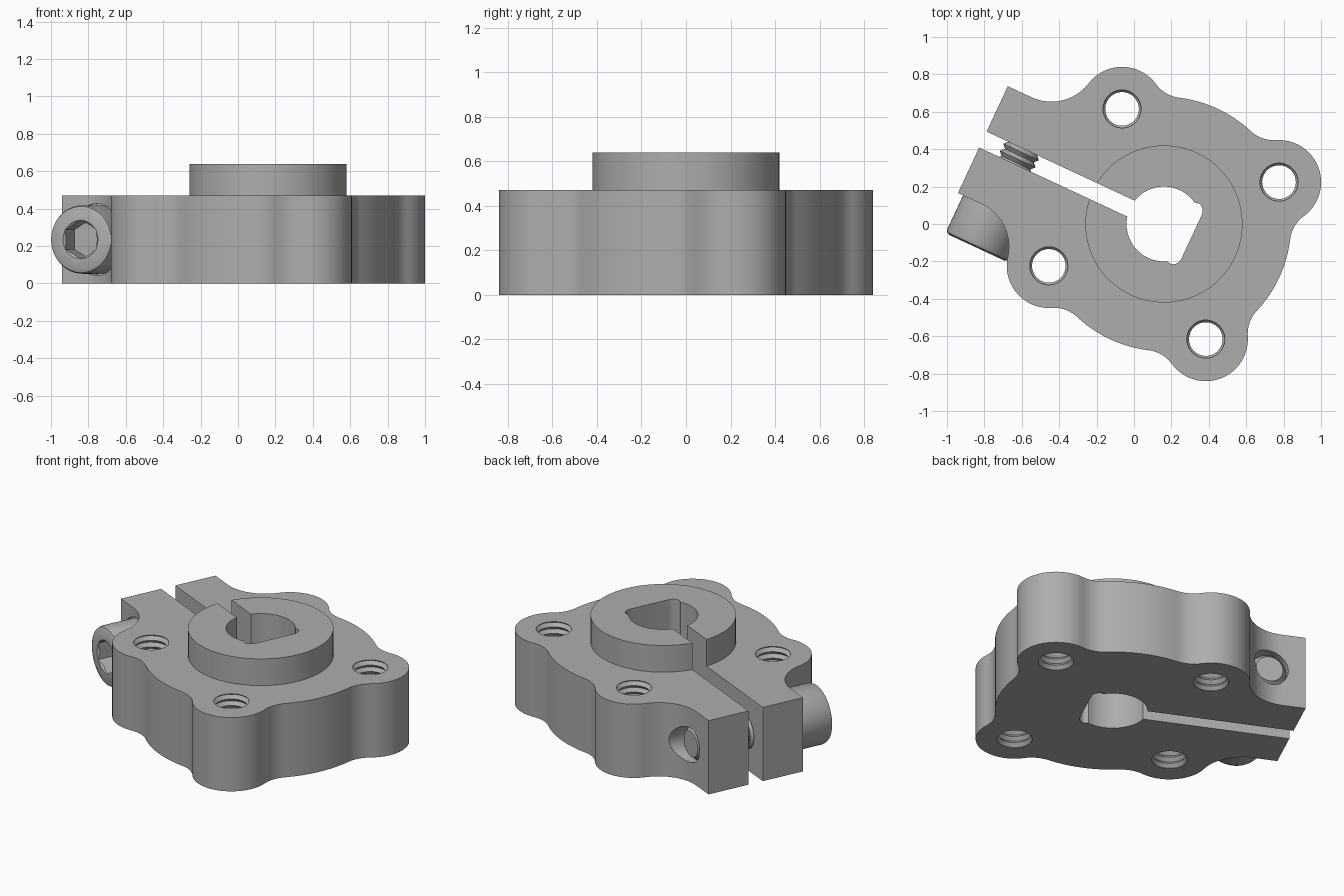
import bpy, bmesh
from math import sin, cos, radians, degrees, atan2, acos, hypot, sqrt
from mathutils import Matrix, Vector

cube = bpy.data.objects.get("Cube")
if cube:
    bpy.data.objects.remove(cube)

steel = bpy.data.materials.new("grey_steel")
steel.use_nodes = True
GREY = (0.42, 0.42, 0.42, 1)
steel.diffuse_color = GREY
steel.node_tree.nodes["Principled BSDF"].inputs["Base Color"].default_value = GREY

# Hub axis position and direction of the clamp slot
FRAME = Matrix.Translation((0.16, 0, 0)) @ Matrix.Rotation(radians(-25), 4, "Z")
BODY_H, BOSS_H = 0.47, 0.64
HUB_R, LOBE_R, LOBE_C = 0.68, 0.225, 0.463
ARM_X, ARM_Y = -1.068, 0.315
SCREW_X, SCREW_Z, THREAD_R, PITCH = -0.855, 0.235, 0.105, 0.042


def make(name, bm, matrix=Matrix()):
    bmesh.ops.recalc_face_normals(bm, faces=bm.faces)
    mesh = bpy.data.meshes.new(name)
    bm.to_mesh(mesh)
    bm.free()
    mesh.transform(FRAME @ matrix)
    mesh.materials.append(steel)
    obj = bpy.data.objects.new(name, mesh)
    bpy.context.collection.objects.link(obj)
    return obj


def prism(name, points, z0, z1, matrix=Matrix()):
    bm = bmesh.new()
    face = bm.faces.new([bm.verts.new((x, y, z0)) for x, y in points])
    top = bmesh.ops.extrude_face_region(bm, geom=[face])["geom"]
    bmesh.ops.translate(bm, vec=(0, 0, z1 - z0),
                        verts=[v for v in top if isinstance(v, bmesh.types.BMVert)])
    return make(name, bm, matrix)


def lathe(name, profile, matrix=Matrix(), n=48):
    """Turn (radius, height) pairs around z and cap both ends."""
    bm = bmesh.new()
    rings = [[bm.verts.new((r * cos(radians(360 * i / n)), r * sin(radians(360 * i / n)), h))
              for i in range(n)] for r, h in profile]
    for a, b in zip(rings, rings[1:]):
        for i in range(n):
            j = (i + 1) % n
            bm.faces.new((a[i], a[j], b[j], b[i]))
    bm.faces.new(rings[0])
    bm.faces.new(rings[-1])
    return make(name, bm, matrix)


def arc(cx, cy, r, a0, a1, n=12):
    return [(cx + r * cos(radians(a0 + (a1 - a0) * i / n)),
             cy + r * sin(radians(a0 + (a1 - a0) * i / n))) for i in range(n + 1)]


def thread(h0, h1, inner, outer):
    """Sawtooth profile between two heights."""
    count = round((h1 - h0) / PITCH)
    step = (h1 - h0) / count
    pts = []
    for i in range(count):
        pts += [(inner, h0 + i * step), (outer, h0 + (i + 0.5) * step)]
    return pts + [(inner, h1)]


def boolean(target, tool, operation="DIFFERENCE"):
    mod = target.modifiers.new("cut", "BOOLEAN")
    mod.operation, mod.object, mod.solver = operation, tool, "EXACT"
    bpy.context.view_layer.objects.active = target
    bpy.ops.object.modifier_apply(modifier=mod.name)
    bpy.data.objects.remove(tool)


# Body outline: clamp arm, lobes and fillets, then mirrored across the slot
arm_f, hub_f = 0.25, 0.18
lobe_d = hypot(LOBE_C, LOBE_C)
fy = ARM_Y + arm_f
fx = -LOBE_C - sqrt((LOBE_R + arm_f) ** 2 - (fy - LOBE_C) ** 2)
arm_a = degrees(atan2(LOBE_C - fy, -LOBE_C - fx))
fd = HUB_R + hub_f
spread = degrees(acos((fd ** 2 + lobe_d ** 2 - (LOBE_R + hub_f) ** 2) / (2 * fd * lobe_d)))


def hub_fillet(angle, lobe_angle, to_hub):
    c = Vector((cos(radians(angle)), sin(radians(angle)))) * fd
    lobe = Vector((cos(radians(lobe_angle)), sin(radians(lobe_angle)))) * lobe_d
    a_lobe = degrees(atan2(lobe.y - c.y, lobe.x - c.x))
    a_hub = angle + 180
    delta = (a_hub - a_lobe + 180) % 360 - 180
    pts = arc(c.x, c.y, hub_f, a_lobe, a_lobe + delta)
    return pts if to_hub else pts[::-1], a_lobe + 180


f1, l1 = hub_fillet(135 - spread, 135, True)
f2, l2 = hub_fillet(45 + spread, 45, False)
f3, l3 = hub_fillet(45 - spread, 45, True)
l1, l2, l3 = l1 % 360, l2 % 360, (l3 + 180) % 360 - 180
half = [(ARM_X, ARM_Y)] + arc(fx, fy, arm_f, -90, arm_a)
half += arc(-LOBE_C, LOBE_C, LOBE_R, 180 + arm_a, l1, 20)[1:] + f1[1:]
half += arc(0, 0, HUB_R, 135 - spread, 45 + spread)[1:] + f2[1:]
half += arc(LOBE_C, LOBE_C, LOBE_R, l2, l3, 24)[1:] + f3[1:]
half += arc(0, 0, HUB_R, 45 - spread, 0, 6)[1:]
outline = half + [(x, -y) for x, y in half[-2::-1]]
body = prism("clamp_hub", outline, 0, BODY_H)

# Raised boss
boolean(body, lathe("boss", [(0.42, 0.2), (0.42, BOSS_H)], n=96), "UNION")

# D-shaped bore with relieved corners, and the slot
bore = arc(0, 0, 0.2, 60, 300, 48) + arc(0.113, -0.13, 0.05, -75, 0, 6)
bore += arc(0.113, 0.13, 0.05, 0, 75, 6)
boolean(body, prism("bore_cutter", bore, -0.1, 0.8))
slot = [(-1.3, -0.047), (-0.1, -0.047), (-0.1, 0.047), (-1.3, 0.047)]
boolean(body, prism("slot_cutter", slot, -0.1, 0.8))

# Threaded mounting holes in the lobes
for sx in (-1, 1):
    for sy in (-1, 1):
        place = Matrix.Translation((sx * LOBE_C, sy * LOBE_C, 0))
        profile = thread(-0.055, BODY_H + 0.055, 0.09, 0.108)
        boolean(body, lathe("hole_cutter", profile, place, 32))

# Cross hole and seat for the clamp screw
AXIS = Matrix.Translation((SCREW_X, 0, SCREW_Z)) @ Matrix.Rotation(radians(90), 4, "X")
boolean(body, lathe("cross_hole_cutter", [(0.11, -0.6), (0.11, 0.6)], AXIS))
boolean(body, lathe("seat_cutter", [(0.192, 0.305), (0.192, 0.8)], AXIS))

# Clamp screw: threaded shank, chamfered head, hex socket
shank = [(0.08, -0.31)] + thread(-0.3, 0.29, 0.085, THREAD_R)
head = [(0.085, 0.306), (0.183, 0.306), (0.183, 0.515), (0.177, 0.53), (0.16, 0.538)]
screw = lathe("clamp_screw", shank + head, AXIS)
boolean(screw, prism("socket_cutter", arc(0, 0, 0.105, 30, 330, 5), 0.42, 0.6, AXIS))
boolean(screw, lathe("socket_chamfer_cutter", [(0.085, 0.52), (0.115, 0.55)], AXIS))

for obj in (body, screw):
    bpy.ops.object.select_all(action="DESELECT")
    obj.select_set(True)
    bpy.context.view_layer.objects.active = obj
    bpy.ops.object.shade_smooth_by_angle(angle=radians(30))
